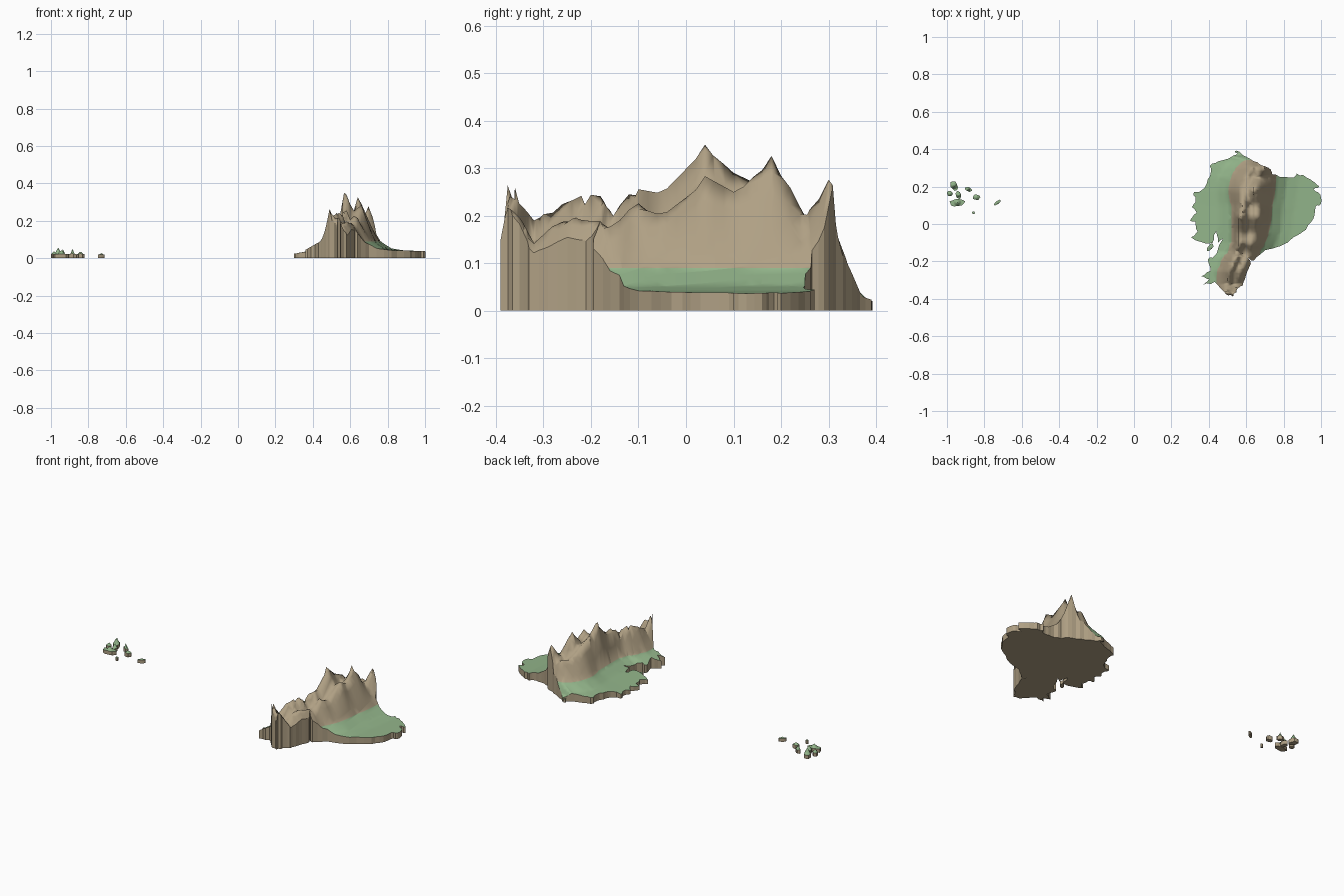
import bpy, bmesh, math, random
from mathutils import Vector

if "Cube" in bpy.data.objects:
    bpy.data.objects.remove(bpy.data.objects["Cube"])

random.seed(4)
SNOWLESS_LINE = 0.09   # height where lowland turns to bare mountain


def material(name, rgb):
    m = bpy.data.materials.new(name)
    m.diffuse_color = (*rgb, 1)
    m.use_nodes = True
    m.node_tree.nodes["Principled BSDF"].inputs["Base Color"].default_value = m.diffuse_color
    return m


MATS = [material("lowland green", (0.29, 0.46, 0.255)),
        material("mountain brown", (0.43, 0.35, 0.23))]

# Mainland coast and border
COAST = [(.56, .39), (.60, .36), (.66, .33), (.72, .30), (.74, .265), (.80, .25), (.855, .25), (.87, .27),
         (.92, .25), (.99, .20), (.96, .185), (.995, .16), (1.0, .11), (.97, .09), (.96, .03), (.92, -.03),
         (.82, -.10), (.70, -.14), (.64, -.195), (.605, -.18), (.625, -.21), (.60, -.27), (.58, -.33),
         (.55, -.35), (.53, -.39), (.49, -.375), (.46, -.34), (.43, -.31), (.37, -.325), (.40, -.295),
         (.36, -.28), (.41, -.25), (.395, -.19), (.43, -.17), (.45, -.13), (.475, -.08), (.45, -.10),
         (.44, -.04), (.42, -.10), (.37, -.10), (.305, -.07), (.34, -.04), (.33, .01), (.30, .02), (.335, .06),
         (.31, .09), (.33, .13), (.32, .17), (.36, .18), (.39, .22), (.41, .27), (.405, .31), (.45, .335),
         (.53, .365)]

# Mountain sections: y, west foot, west ridge x and z, east ridge x and z, east foot
RANGE = [(-.40, .44, .50, .10, .52, .08, .56), (-.385, .44, .49, .23, .53, .19, .60),
         (-.37, .45, .49, .28, .53, .23, .62), (-.32, .44, .50, .19, .55, .15, .62),
         (-.25, .45, .51, .24, .57, .20, .66), (-.175, .48, .55, .26, .61, .19, .67),
         (-.15, .51, .55, .21, .62, .18, .67), (-.10, .52, .57, .28, .63, .235, .70),
         (-.05, .52, .57, .275, .64, .20, .72), (.04, .52, .57, .365, .66, .283, .73),
         (.10, .52, .58, .29, .66, .25, .74), (.185, .51, .58, .25, .64, .335, .75),
         (.25, .52, .60, .20, .67, .205, .76), (.305, .55, .63, .20, .70, .285, .77),
         (.34, .59, .64, .10, .69, .10, .74), (.37, .60, .64, .03, .69, .03, .74),
         (.40, .60, .64, .02, .69, .02, .74)]


def lerp_rows(rows, t):
    """Interpolate table rows by their first column."""
    t = min(max(t, rows[0][0]), rows[-1][0])
    for a, b in zip(rows, rows[1:]):
        if t <= b[0]:
            f = (t - a[0]) / (b[0] - a[0])
            return [p + (q - p) * f for p, q in zip(a, b)]
    return list(rows[-1])


def mainland_height(x, y):
    _, xa, xw, zw, xe, ze, xb = lerp_rows(RANGE, y)
    top = max(zw, ze)
    section = [(.28, .02), (xa - .07, .05), (xa, SNOWLESS_LINE), (xw, zw),
               ((xw + xe) / 2, min(zw, ze) * .88), (xe, ze), (xb, SNOWLESS_LINE),
               (xb + .06, .052), (xb + .12, .042), (1.02, .036)]
    return min(top, lerp_rows(section, x)[1])


def rough_outline(pts, amount):
    """Split every side in three and jitter the new points."""
    out = []
    for i, a in enumerate(pts):
        a, b = Vector(a), Vector(pts[(i + 1) % len(pts)])
        n = (b - a).orthogonal().normalized()
        out.append(a)
        for f in (1 / 3, 2 / 3):
            out.append(a.lerp(b, f) + n * random.uniform(-amount, amount) * min(1, (b - a).length / .04))
    return out


def build_land(name, pts, height, step):
    bm = bmesh.new()
    bm.faces.new([bm.verts.new((p[0], p[1], 0)) for p in pts])
    bmesh.ops.triangulate(bm, faces=bm.faces[:])
    # Slice the flat outline into a grid
    for axis in (0, 1):
        lo = min(p[axis] for p in pts)
        hi = max(p[axis] for p in pts)
        normal = (1, 0, 0) if axis == 0 else (0, 1, 0)
        for k in range(math.ceil(lo / step), math.ceil(hi / step)):
            bmesh.ops.bisect_plane(bm, geom=bm.verts[:] + bm.edges[:] + bm.faces[:], dist=1e-6,
                                   plane_co=[c * k * step for c in normal], plane_no=normal)
    bmesh.ops.remove_doubles(bm, verts=bm.verts[:], dist=1e-5)
    bmesh.ops.recalc_face_normals(bm, faces=bm.faces[:])
    if sum(f.normal.z * f.calc_area() for f in bm.faces) < 0:
        bmesh.ops.reverse_faces(bm, faces=bm.faces[:])
    # Underside is a flat copy of the outline
    floor = bmesh.ops.duplicate(bm, geom=bm.faces[:])
    floor_faces = {g for g in floor["geom"] if isinstance(g, bmesh.types.BMFace)}
    floor_verts = {v for f in floor_faces for v in f.verts}
    bmesh.ops.reverse_faces(bm, faces=list(floor_faces))
    for v in bm.verts:
        if v not in floor_verts:
            v.co.z = height(v.co.x, v.co.y)
    relief = [f for f in bm.faces if f not in floor_faces]
    relief = bmesh.ops.triangulate(bm, faces=relief)["faces"] or relief
    # Cut the colour contour, then paint by height
    geom = set(relief) | {e for f in relief for e in f.edges} | {v for f in relief for v in f.verts}
    bmesh.ops.bisect_plane(bm, geom=list(geom), dist=1e-6,
                           plane_co=(0, 0, SNOWLESS_LINE), plane_no=(0, 0, 1))
    for f in bm.faces:
        centre = f.calc_center_median().z
        f.smooth = centre > .001
        f.material_index = 0 if .001 < centre < SNOWLESS_LINE else 1
    # Vertical cliffs from the rim to the ground
    for e in [e for e in bm.edges if e.is_boundary and max(v.co.z for v in e.verts) > .001]:
        loop = e.link_loops[0]
        a, b = loop.vert, loop.link_loop_next.vert
        low = [bm.verts.new((v.co.x, v.co.y, 0)) for v in (a, b)]
        wall = bm.faces.new((b, a, low[0], low[1]))
        wall.material_index = 1
        wall.smooth = False
    bmesh.ops.remove_doubles(bm, verts=bm.verts[:], dist=1e-5)
    mesh = bpy.data.meshes.new(name)
    bm.to_mesh(mesh)
    bm.free()
    for m in MATS:
        mesh.materials.append(m)
    obj = bpy.data.objects.new(name, mesh)
    bpy.context.collection.objects.link(obj)


build_land("mainland", rough_outline(COAST, .006), mainland_height, .02)


def island(name, x, y, rx, ry, angle, rim, peak):
    """Small rough oval with a pointed hill."""
    a = math.radians(angle)
    pts = []
    for i in range(12):
        t = math.tau * i / 12
        r = random.uniform(.85, 1.1)
        u, v = rx * r * math.cos(t), ry * r * math.sin(t)
        pts.append((max(-1, x + u * math.cos(a) - v * math.sin(a)), y + u * math.sin(a) + v * math.cos(a)))
    reach = min(rx, ry)

    def height(px, py):
        d = math.hypot(px - x, py - y) / reach
        return rim + (peak - rim) * max(0, 1 - d)
    build_land(name, pts, height, .008)


# Offshore islands: x, y, radii, turn, rim height, peak height
ISLANDS = [("large_island_south", -.945, .115, .042, .020, 8, .022, .045),
           ("large_island_middle", -.938, .155, .014, .024, 15, .022, .05),
           ("large_island_north", -.962, .205, .018, .028, 25, .022, .06),
           ("west_island", -.984, .163, .016, .014, 0, .022, .04),
           ("central_island", -.885, .185, .020, .011, -25, .022, .052),
           ("round_island", -.842, .143, .019, .016, 0, .022, .035),
           ("south_islet", -.858, .060, .008, .007, 0, .02, .025),
           ("east_island", -.730, .115, .022, .009, 38, .02, .03),
           ("gulf_island", .407, -.125, .026, .012, 50, .02, .025),
           ("north_islet", .548, .386, .008, .006, 0, .02, .02)]
for spec in ISLANDS:
    island(*spec)
